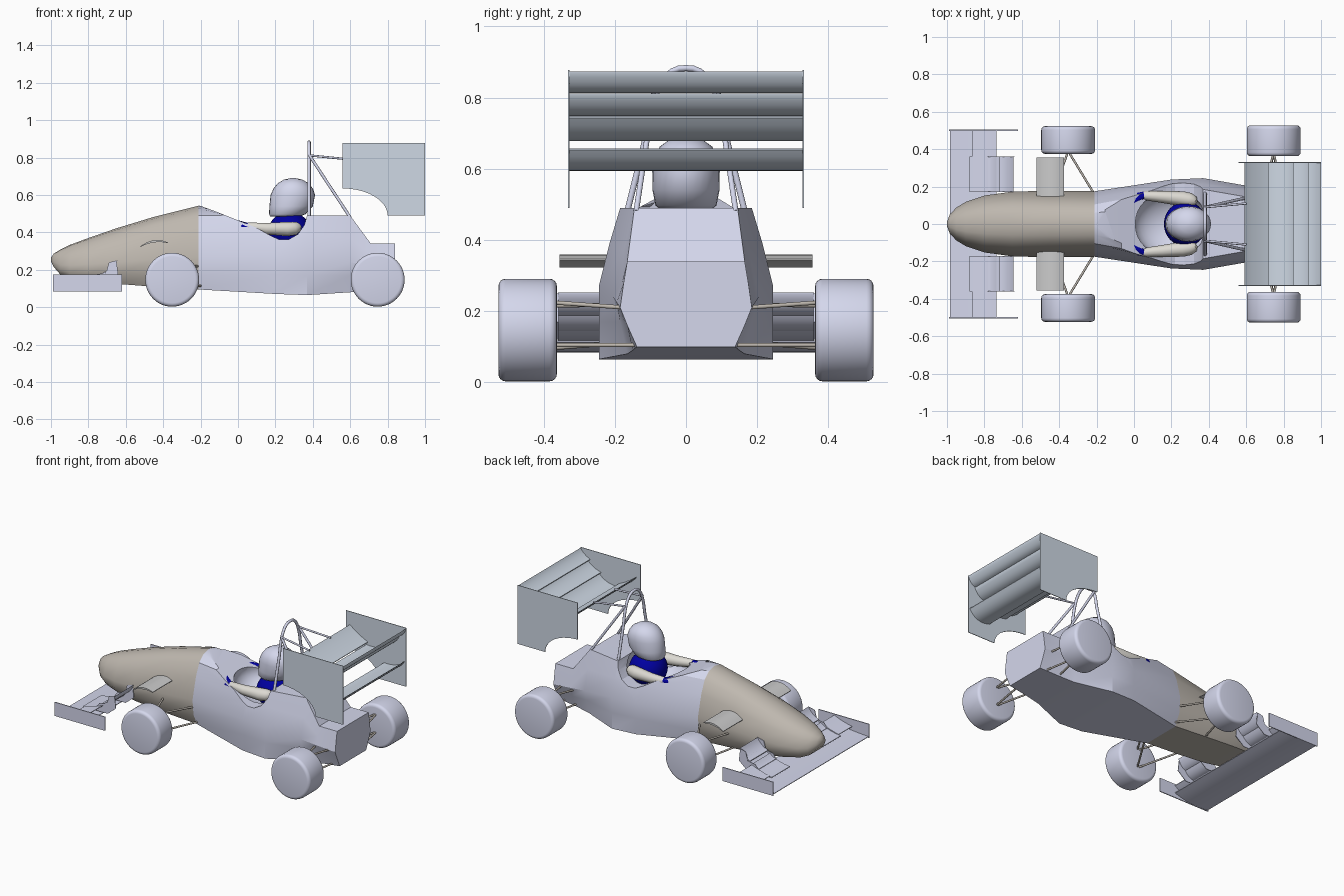
import bpy, bmesh, math

if "Cube" in bpy.data.objects:
    bpy.data.objects.remove(bpy.data.objects["Cube"])


def mat(name, c):
    m = bpy.data.materials.new(name)
    m.diffuse_color = (*c, 1)
    m.use_nodes = True
    m.node_tree.nodes["Principled BSDF"].inputs["Base Color"].default_value = m.diffuse_color
    return m


LILAC = mat("lilac", (0.66, 0.68, 0.84))
BROWN = mat("brown", (0.52, 0.48, 0.43))
STEEL = mat("steel_blue", (0.62, 0.69, 0.78))
NAVY = mat("navy", (0.0, 0.0, 0.35))
CREAM = mat("cream", (0.72, 0.70, 0.65))
PALE = mat("pale_grey", (0.6, 0.6, 0.58))


def finish(ob, angle):
    bpy.ops.object.select_all(action='DESELECT')
    ob.select_set(True)
    bpy.context.view_layer.objects.active = ob
    if angle:
        bpy.ops.object.shade_smooth_by_angle(angle=math.radians(angle))
    return ob


def loft(name, rings, material=None, angle=35):
    """Skin closed rings of equal length and cap both ends."""
    bm = bmesh.new()
    vs = [[bm.verts.new(p) for p in r] for r in rings]
    n = len(rings[0])
    for a, b in zip(vs, vs[1:]):
        for i in range(n):
            j = (i + 1) % n
            bm.faces.new((a[i], a[j], b[j], b[i]))
    bm.faces.new(vs[0])
    bm.faces.new(vs[-1])
    bmesh.ops.recalc_face_normals(bm, faces=bm.faces)
    me = bpy.data.meshes.new(name)
    bm.to_mesh(me)
    bm.free()
    ob = bpy.data.objects.new(name, me)
    bpy.context.collection.objects.link(ob)
    if material:
        me.materials.append(material)
    return finish(ob, angle)


def extrude(name, xz, y0, y1, material=None, angle=35):
    return loft(name, [[(x, y, z) for x, z in xz] for y in (y0, y1)], material, angle)


def bez(a, b, c, n=8):
    return [tuple((1 - t) ** 2 * p + 2 * t * (1 - t) * q + t * t * r for p, q, r in zip(a, b, c))
            for t in (i / n for i in range(n + 1))]


def foil(name, a, b, c, y0, y1, material, thick=0.012):
    """Curved wing blade, thickest in the middle."""
    line = bez(a, b, c)
    n = len(line) - 1
    up = [(x, z + 0.002 + thick * math.sin(math.pi * i / n) / 2) for i, (x, z) in enumerate(line)]
    dn = [(x, z - 0.002 - thick * math.sin(math.pi * i / n) / 2) for i, (x, z) in enumerate(line)]
    return extrude(name, up + dn[::-1], y0, y1, material)


def tube(name, pts, radius, material=None):
    """Round bar through points; an optional fourth value scales the radius."""
    cu = bpy.data.curves.new(name, 'CURVE')
    cu.dimensions = '3D'
    cu.bevel_depth, cu.bevel_resolution, cu.use_fill_caps = radius, 3, True
    sp = cu.splines.new('POLY')
    sp.points.add(len(pts) - 1)
    for q, p in zip(sp.points, pts):
        q.co = (*p[:3], 1)
        q.radius = p[3] if len(p) > 3 else 1
    ob = bpy.data.objects.new(name, cu)
    bpy.context.collection.objects.link(ob)
    if material:
        cu.materials.append(material)
    finish(ob, 0)
    bpy.ops.object.convert(target='MESH')
    return finish(bpy.context.object, 50)


def ball(name, loc, size, material=None):
    bpy.ops.mesh.primitive_uv_sphere_add(segments=32, ring_count=16, radius=1, location=loc)
    ob = bpy.context.object
    ob.name, ob.scale = name, size
    if material:
        ob.data.materials.append(material)
    return finish(ob, 60)


def cut(ob, cutter):
    m = ob.modifiers.new("cut", 'BOOLEAN')
    m.operation, m.solver, m.object = 'DIFFERENCE', 'EXACT', cutter
    finish(ob, 0)
    bpy.ops.object.modifier_apply(modifier="cut")
    bpy.data.objects.remove(cutter)


def ring(x, half):
    return [(x, y, z) for y, z in half] + [(x, -y, z) for y, z in half[:0:-1]]


# body shell, half cross-sections from top centre to floor edge
front = [(0, .543), (.06, .53), (.105, .49), (.14, .41), (.175, .27), (.165, .17), (.13, .095)]
wide = [(0, .49), (.1, .49), (.185, .49), (.215, .39), (.245, .27), (.245, .17), (.245, .065)]
shoulder = [(0, .49), (.07, .49), (.145, .49), (.175, .37), (.205, .24), (.185, .17), (.165, .08)]
step = [(0, .34), (.08, .34), (.165, .34), (.18, .28), (.195, .225), (.17, .16), (.15, .09)]
tail = [(0, .34), (.08, .34), (.165, .34), (.175, .28), (.185, .21), (.165, .16), (.138, .1)]
pod = [(y * .97, z + .006) for y, z in wide]
body = loft("body", [ring(-.21, front), ring(.2, pod), ring(.37, wide), ring(.6, shoulder),
                     ring(.71, step), ring(.84, tail)], LILAC, 20)

# cockpit opening
rim = [(-.209, .545), (-.1, .505), (0, .465), (.1, .425), (.17, .385), (.22, .362), (.27, .362),
       (.32, .39), (.355, .44), (.372, .5), (.372, .7), (-.209, .7)]
cut(body, extrude("cockpit_cutter", rim, -.4, .4, LILAC, 0))
cut(body, ball("seat_cutter", (.2, 0, .43), (.2, .175, .13), LILAC))
finish(body, 25)

# nose cone: the front section scaled along x (x, half width, top, bottom)
stations = [(-1, .012, .265, .245), (-.985, .05, .287, .215), (-.95, .088, .308, .175),
            (-.9, .118, .333, .155), (-.8, .152, .37, .14), (-.65, .173, .422, .125),
            (-.45, .178, .483, .11), (-.21, .175, .543, .095)]
loft("nose_cone", [ring(x, [(y * w / .175, b + (z - .095) / .448 * (t - b)) for y, z in front])
                   for x, w, t, b in stations], BROWN, 45)

# wheels
for end, x, y, width in (("front", -.352, .449, .148), ("rear", .747, .445, .164)):
    for s in (1, -1):
        bpy.ops.mesh.primitive_cylinder_add(vertices=48, radius=.144, depth=width,
                                            location=(x, s * y, .147), rotation=(math.pi / 2, 0, 0))
        w = bpy.context.object
        w.name = end + "_wheel"
        w.data.materials.append(LILAC)
        bv = w.modifiers.new("round", 'BEVEL')
        bv.width, bv.segments, bv.limit_method = .02, 4, 'ANGLE'
        finish(w, 0)
        bpy.ops.object.modifier_apply(modifier="round")
        finish(w, 40)

# suspension arms
for s in (1, -1):
    for z0, z1, yr in ((.225, .21, .17), (.105, .105, .13)):
        for x in (-.2, -.44):
            tube("front_suspension_arm", [(-.352, s * .39, z0 - .01), (x, s * .14, z1 + .01)], .006, BROWN)
        for x in (.69, .79):
            tube("rear_suspension_arm", [(.747, s * .38, z0), (x, s * yr, z1)], .006, BROWN)

# front wing
foil("front_wing_main", (-.985, .09), (-.85, .085), (-.735, .115), -.5, .5, LILAC)
flap_plate = [(-.8, .12), (-.76, .175), (-.705, .185), (-.69, .24), (-.65, .25), (-.64, .17), (-.7, .12)]
for s in (1, -1):
    extrude("front_wing_endplate", [(-.99, .083), (-.62, .083), (-.62, .174), (-.99, .174)],
            s * .498, s * .504, LILAC)
    foil("front_wing_outer_flap", (-.865, .125), (-.8, .125), (-.735, .165), s * .36, s * .5, LILAC)
    foil("front_wing_lower_flap", (-.88, .12), (-.78, .12), (-.735, .17), s * .17, s * .36, LILAC, .008)
    foil("front_wing_middle_flap", (-.78, .145), (-.72, .15), (-.69, .2), s * .17, s * .36, LILAC, .008)
    foil("front_wing_upper_flap", (-.72, .185), (-.67, .195), (-.645, .25), s * .17, s * .36, LILAC, .008)
    for y in (.17, .358):
        extrude("front_flap_plate", flap_plate, s * y, s * (y + .004), LILAC)
    foil("side_winglet", (-.52, .325), (-.45, .37), (-.375, .345), s * .14, s * .355, PALE, .008)

# rear wing
scoop = [(.56 + .24 * math.cos(a), .49 + .145 * math.sin(a))
         for a in (i * math.pi / 20 for i in range(11))]
for s in (1, -1):
    extrude("rear_wing_endplate", [(.56, .878), (1, .878), (1, .49)] + scoop,
            s * .327, s * .331, STEEL)
for name, a, b, c in (("slat", (.59, .79), (.64, .735), (.72, .71)),
                      ("main", (.71, .69), (.81, .665), (.87, .745)),
                      ("lower_flap", (.85, .75), (.92, .755), (.95, .81)),
                      ("upper_flap", (.93, .815), (.98, .825), (1, .872)),
                      ("beam", (.84, .605), (.94, .585), (.99, .655))):
    foil("rear_wing_" + name, a, b, c, -.328, .328, STEEL)

# roll hoop, braces and wing struts
arch = [(.38, y, z) for y, z in [(.165, .48)] + bez((.11, .7), (.085, .89), (0, .883))]
tube("roll_hoop", arch + [(x, -y, z) for x, y, z in arch[-2::-1]], .009, LILAC)
for s in (1, -1):
    tube("hoop_brace", [(.38, s * .09, .815), (.6, s * .14, .48)], .008, LILAC)
    tube("wing_strut", [(.38, s * .09, .812), (.6, s * .11, .79)], .006, LILAC)

# driver: helmet rings (z, back of visor, rear, half width)
rings = []
for z, x0, x1, w in ((.485, .172, .33, .07), (.497, .166, .36, .086), (.54, .168, .4, .094),
                     (.6, .174, .412, .095), (.635, .19, .4, .09), (.662, .212, .378, .074),
                     (.682, .245, .345, .047), (.691, .285, .305, .01)):
    rings.append([((x0 + x1) / 2 + (x1 - x0) / 2 * math.cos(a), w * math.sin(a), z)
                  for a in (i * math.pi / 14 for i in range(28))])
loft("helmet", rings, LILAC, 60)
ball("driver_torso", (.275, 0, .4), (.115, .12, .11), NAVY)
for s in (1, -1):
    tube("driver_arm", [(.04, s * .152, .43, .4), (.055, s * .152, .43, .6), (.15, s * .145, .42, .8),
                        (.26, s * .135, .418, 1), (.3, s * .128, .422, .95),
                        (.322, s * .122, .432, .7), (.332, s * .118, .438, .3)], .04, CREAM)
    tube("driver_glove", [(.06, s * .155, .43, .8), (.03, s * .145, .432, 1),
                          (-.01, s * .115, .445, .9), (-.035, s * .088, .452, .4)], .025, NAVY)
